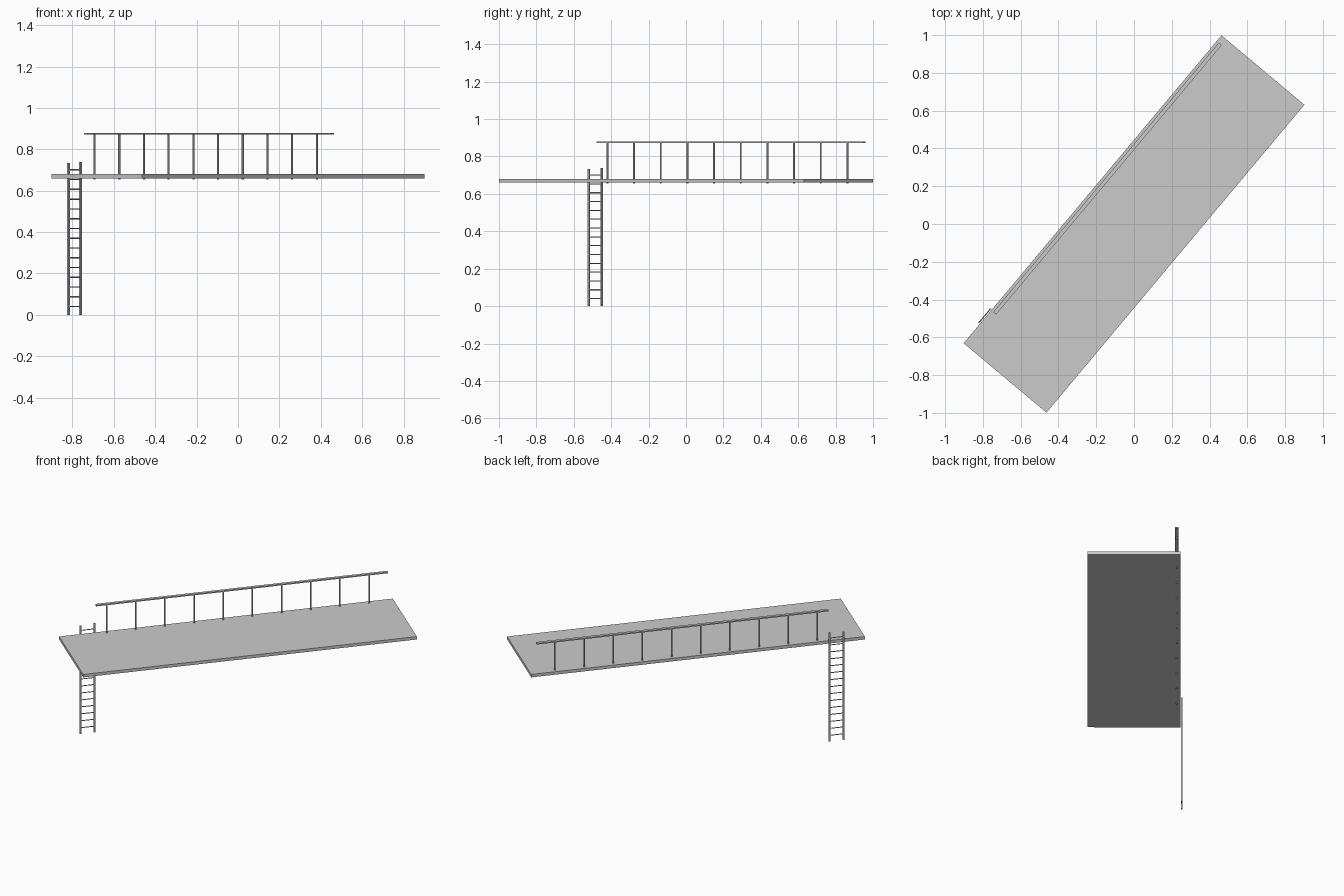
import bpy
from math import radians
from mathutils import Matrix

default = bpy.data.objects.get("Cube")
if default:
    bpy.data.objects.remove(default, do_unlink=True)

# One plain grey metal for everything
grey = bpy.data.materials.new("light_grey")
grey.use_nodes = True
colour = (0.6, 0.6, 0.6, 1)
grey.diffuse_color = colour
grey.node_tree.nodes["Principled BSDF"].inputs["Base Color"].default_value = colour

# The whole walkway is laid out along its own length, then turned
TURN = Matrix.Rotation(radians(50.05), 4, "Z")


def finish(name):
    ob = bpy.context.object
    ob.name = name
    ob.data.materials.append(grey)
    ob.matrix_world = TURN @ ob.matrix_basis
    return ob


def box(name, u, v, z):
    """Box from (low, high) ranges along length, width and height."""
    ranges = (u, v, z)
    bpy.ops.mesh.primitive_cube_add(size=1)
    ob = bpy.context.object
    size = [hi - lo for lo, hi in ranges]
    centre = [(hi + lo) / 2 for lo, hi in ranges]
    ob.data.transform(Matrix.Translation(centre) @ Matrix.Diagonal((*size, 1)))
    return finish(name)


def rod(name, radius, length, centre, along_u=False):
    bpy.ops.mesh.primitive_cylinder_add(vertices=8, radius=radius, depth=length)
    ob = bpy.context.object
    spin = Matrix.Rotation(radians(90), 4, "Y") if along_u else Matrix()
    ob.data.transform(Matrix.Translation(centre) @ spin)
    finish(name)
    bpy.ops.object.shade_smooth_by_angle()


# Platform
box("platform", (-1.063, 1.063), (-0.286, 0.286), (0.66, 0.68))

# Handrail: flat top bar on ten posts
RAIL_V = 0.262
box("handrail", (-0.836, 1.024), (RAIL_V - 0.01, RAIL_V + 0.01), (0.872, 0.88))
for i in range(10):
    rod(f"rail_post_{i + 1}", 0.005, 0.219, (-0.767 + 0.1859 * i, RAIL_V, 0.7645))

# Ladder: two uprights and fifteen rungs
LADDER_U, LADDER_V = -0.88, 0.294
for side, offset, top in (("outer", -0.045, 0.733), ("inner", 0.045, 0.738)):
    u = LADDER_U + offset
    box(f"ladder_upright_{side}", (u - 0.005, u + 0.005),
        (LADDER_V - 0.005, LADDER_V + 0.005), (0, top))
for i in range(15):
    rod(f"ladder_rung_{i + 1}", 0.003, 0.09, (LADDER_U, LADDER_V, 0.04 + 0.0472 * i), True)
